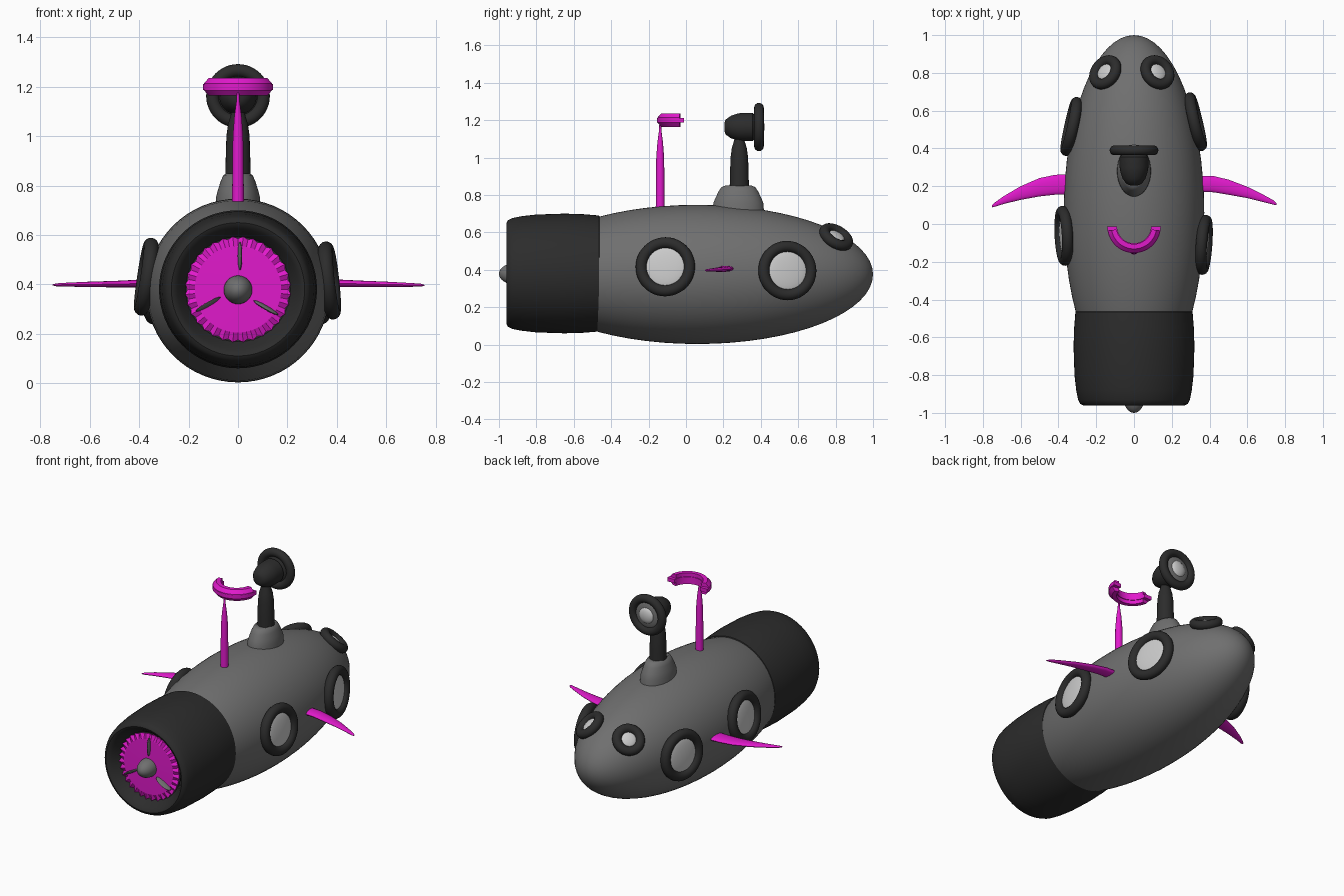
import bpy, bmesh, math
from mathutils import Vector, Matrix

if "Cube" in bpy.data.objects:
    bpy.data.objects.remove(bpy.data.objects["Cube"])

def mat(name, c):
    m = bpy.data.materials.new(name)
    m.diffuse_color = (*c, 1)
    m.use_nodes = True
    m.node_tree.nodes["Principled BSDF"].inputs["Base Color"].default_value = m.diffuse_color
    return m

GREY = mat("hull_grey", (0.16, 0.16, 0.16))
DARK = mat("rubber_dark", (0.025, 0.025, 0.025))
PINK = mat("magenta", (0.75, 0.01, 0.6))
GLASS = mat("glass", (0.6, 0.6, 0.6))
CZ, R, CY, LY = 0.375, 0.372, 0.06, 0.94     # hull ellipsoid

def finish(bm, name, m, angle=40, matrix=None):
    bmesh.ops.remove_doubles(bm, verts=bm.verts, dist=1e-5)
    bmesh.ops.recalc_face_normals(bm, faces=bm.faces)
    if matrix:
        bm.transform(matrix)
    me = bpy.data.meshes.new(name)
    bm.to_mesh(me)
    bm.free()
    ob = bpy.data.objects.new(name, me)
    bpy.context.collection.objects.link(ob)
    me.materials.append(m)
    bpy.ops.object.select_all(action='DESELECT')
    ob.select_set(True)
    bpy.context.view_layer.objects.active = ob
    bpy.ops.object.shade_smooth_by_angle(angle=math.radians(angle))
    return ob

def place(loc, direction=(0, 0, 1), scale=(1, 1, 1)):
    q = Vector(direction).to_track_quat('Z', 'Y')
    return Matrix.Translation(loc) @ q.to_matrix().to_4x4() @ Matrix.Diagonal((*scale, 1))

def loft(name, rings, m, matrix=None, closed=False, caps=True, angle=40):
    """Skin a list of equal-length vertex rings."""
    bm = bmesh.new()
    rs = [[bm.verts.new(p) for p in r] for r in rings]
    pairs = list(zip(rs, rs[1:])) + ([(rs[-1], rs[0])] if closed else [])
    for a, b in pairs:
        for i in range(len(a)):
            j = (i + 1) % len(a)
            bm.faces.new((a[i], a[j], b[j], b[i]))
    if caps and not closed:
        bm.faces.new(rs[0])
        bm.faces.new(rs[-1])
    return finish(bm, name, m, angle, matrix)

def circle(r, z, n):
    return [(r * math.cos(2 * math.pi * i / n), r * math.sin(2 * math.pi * i / n), z) for i in range(n)]

def lathe(name, prof, m, loc, direction=(0, 0, 1), scale=(1, 1, 1), n=48, caps=True):
    """Revolve (radius, height) points about the given direction."""
    return loft(name, [circle(r, h, n) for r, h in prof], m, place(loc, direction, scale), caps=caps)

def torus(name, major, minor, m, loc, direction):
    prof = [(major + minor * math.cos(a), minor * math.sin(a))
            for a in [2 * math.pi * i / 16 for i in range(16)]]
    return loft(name, [circle(r, h, 48) for r, h in prof], m, place(loc, direction), closed=True)

def ball(name, m, matrix, n=32):
    bm = bmesh.new()
    bmesh.ops.create_uvsphere(bm, u_segments=n, v_segments=n // 2, radius=1)
    return finish(bm, name, m, 60, matrix)

# Hull
ball("hull", GREY, place((0, CY, CZ), (0, 1, 0), (R, R, LY)), 64)

# Rear shroud with rolled lip (heights run toward -y)
lathe("rear_shroud", [(.30, .46), (.310, .465), (.317, .55), (.32, .65), (.315, .8), (.306, .88),
                      (.296, .93), (.285, .952), (.27, .96), (.258, .955), (.245, .94), (.23, .92),
                      (.212, .89)], DARK, (0, 0, 0.38), (0, -1, 0), n=64)

# Fluted turbine disc
N = 64
rim = [((0.215 if i % 2 else 0.205) * math.cos(2 * math.pi * i / N),
        (0.215 if i % 2 else 0.205) * math.sin(2 * math.pi * i / N),
        0.895 + (0.015 if i % 2 else 0)) for i in range(N)]
loft("turbine_disc", [circle(0.2, 0.87, N), rim, circle(0.175, 0.912, N), circle(0.02, 0.915, N)],
     PINK, place((0, 0, 0.38), (0, -1, 0)), angle=15)

# Propeller hub and three blades
ball("propeller_hub", GREY, place((0, -0.91, 0.378), (0, -1, 0), (0.058, 0.058, 0.09)))
for k in range(3):
    a = k * 2 * math.pi / 3
    M = (Matrix.Translation((0, -0.92, 0.38)) @ Matrix.Rotation(a, 4, 'Y')
         @ Matrix.Translation((0.008, 0, 0.135)) @ Matrix.Rotation(math.radians(12), 4, 'Z')
         @ Matrix.Diagonal((0.008, 0.025, 0.058, 1)))
    ball(f"propeller_blade_{k + 1}", GREY, M, 16)

# Portholes, aligned to the hull normal
def porthole(name, side, y, z, major, minor, glass):
    dy, dz = y - CY, z - CZ
    x = side * math.sqrt(R * R * (1 - (dy / LY) ** 2) - dz * dz)
    nrm = Vector((x / R ** 2, dy / LY ** 2, dz / R ** 2)).normalized()
    p = Vector((x, y, z)) + nrm * 0.007
    torus(name + "_rim", major, minor, DARK, p, nrm)
    ball(name + "_glass", GLASS, place(p, nrm, (glass, glass, 0.018)))

for name, side, y, z, big in (("right_rear", 1, -.11, .415, 1), ("left_rear", -1, -.062, .43, 1),
                              ("right_front", 1, .54, .395, 1), ("left_front", -1, .515, .395, 1),
                              ("right_nose", 1, .80, .57, 0), ("left_nose", -1, .80, .55, 0)):
    porthole(name + "_porthole", side, y, z, *((.129, .03, .113) if big else (.070, .028, .05)))

# Side fins: (x, leading y, trailing y, half thickness, z)
def fin(name, side, secs):
    rings = []
    for x, y0, y1, t, z in secs:
        rings.append([(side * x, (y0 + y1) / 2 + (y0 - y1) / 2 * math.cos(a), z + t * math.sin(a))
                      for a in [2 * math.pi * i / 16 for i in range(16)]])
    loft(name, rings, PINK)

fin("right_fin", 1, [(.33, .255, .17, .016, .406), (.42, .254, .168, .015, .404), (.5, .235, .155, .013, .402),
                     (.6, .197, .137, .011, .400), (.69, .152, .115, .008, .398), (.74, .125, .102, .006, .397),
                     (.755, .11, .1, .002, .396)])
fin("left_fin", -1, [(.33, .265, .155, .016, .404), (.42, .26, .155, .015, .403), (.5, .243, .146, .013, .401),
                     (.6, .2, .128, .011, .400), (.69, .147, .106, .008, .399), (.735, .115, .092, .006, .398),
                     (.752, .1, .088, .002, .398)])

# Antenna mast and half-ring aerial
lathe("antenna_mast", [(.024, .70), (.023, .85), (.021, 1.0), (.015, 1.08), (.007, 1.14), (.004, 1.19)],
      PINK, (0, -0.138, 0), n=16)

def arc(name, section, trim, n=28):
    a0, a1 = math.pi + trim, 2 * math.pi - trim
    rings = []
    for i in range(n + 1):
        a = a0 + (a1 - a0) * i / n
        rings.append([(r * math.cos(a), -0.012 + r * math.sin(a), 1.2 + h) for r, h in section])
    loft(name, rings, PINK, angle=25)

arc("aerial_body", [(.094, -.036), (.12, -.036), (.14, -.014), (.14, .014), (.12, .036), (.094, .036)],
    math.radians(10))
arc("aerial_core", [(.09, -.012), (.142, -.012), (.142, .012), (.09, .012)], 0)

# Periscope collar, column, head and lens
lathe("periscope_collar", [(.138, .69), (.134, .755), (.122, .785), (.105, .82), (.09, .842), (.07, .85),
                           (.05, .846)], GREY, (0, 0.28, 0), scale=(.66, 1, 1))
lathe("periscope_column", [(.052, .82), (.05, .9), (.047, 1.0), (.04, 1.05), (.028, 1.09), (.02, 1.13)],
      DARK, (0, 0.285, 0), n=24)
lathe("periscope_head", [(.02, .205), (.04, .212), (.06, .24), (.072, .275), (.076, .30), (.076, .355),
                         (.06, .37), (.09, .385)], DARK, (0, 0, 1.163), (0, 1, 0), n=32)
torus("periscope_rim", .103, .026, DARK, (0, 0.39, 1.163), (0, 1, 0))
ball("periscope_lens_surround", GREY, place((0, 0.39, 1.163), (0, 1, 0), (.085, .085, .018)))
ball("periscope_lens", GLASS, place((0, 0.398, 1.163), (0, 1, 0), (.052, .052, .022)))
